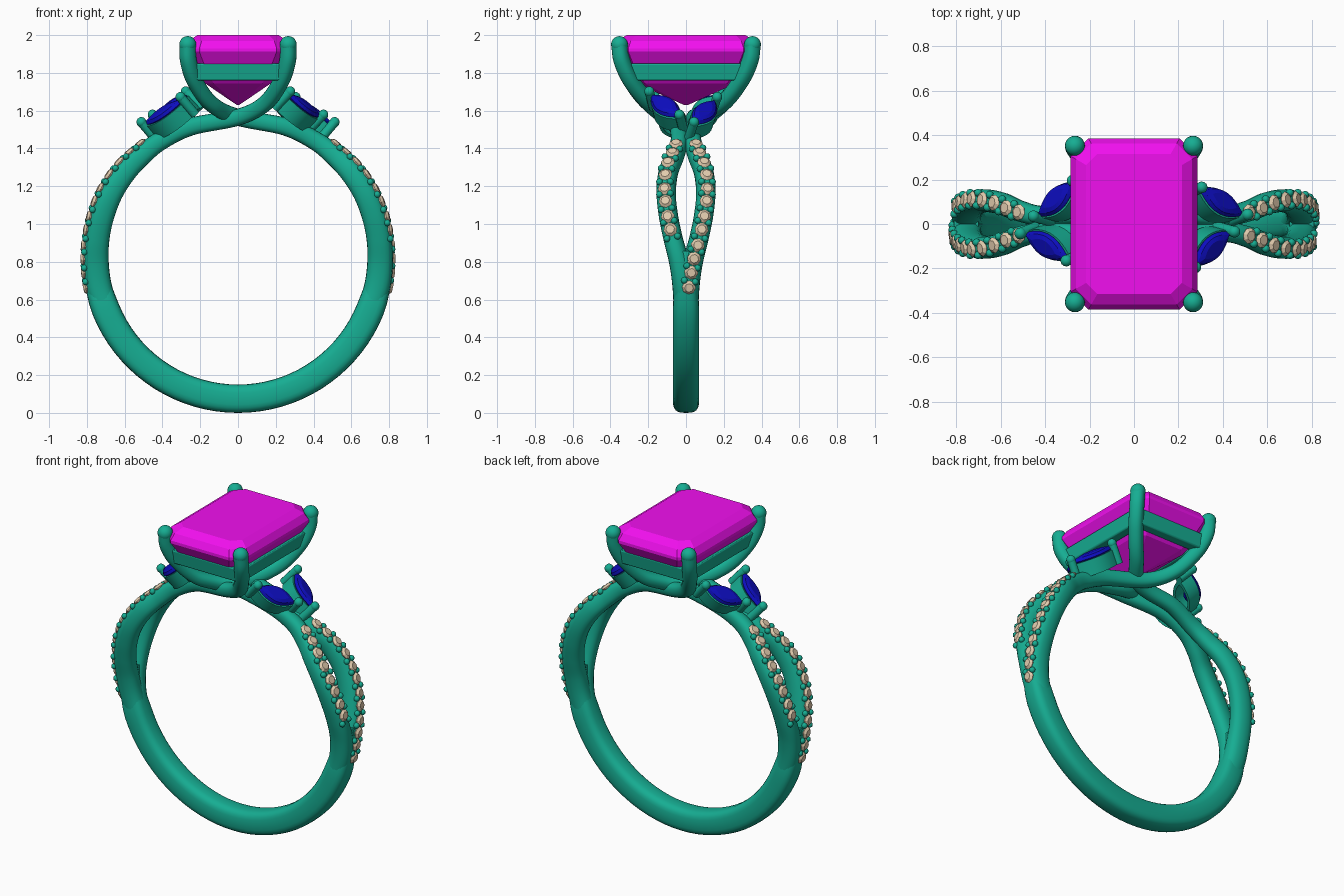
import bpy, bmesh, math
from mathutils import Vector, Matrix

if "Cube" in bpy.data.objects:
    bpy.data.objects.remove(bpy.data.objects["Cube"])

def material(name, rgb):
    m = bpy.data.materials.new(name)
    m.diffuse_color = (*rgb, 1)
    m.use_nodes = True
    m.node_tree.nodes["Principled BSDF"].inputs["Base Color"].default_value = m.diffuse_color
    return m

METAL = material("teal_metal", (0.008, 0.42, 0.29))
PINK = material("magenta_gem", (0.88, 0.005, 0.86))
BLUE = material("blue_gem", (0.004, 0.004, 0.52))
CREAM = material("cream_gem", (0.76, 0.60, 0.42))

def finish(bm, name, mat, smooth=True, twin=True):
    """Turn bmesh into an object; twin adds the copy turned half way round z."""
    bmesh.ops.recalc_face_normals(bm, faces=bm.faces)
    me = bpy.data.meshes.new(name)
    bm.to_mesh(me)
    bm.free()
    me.materials.append(mat)
    if smooth:
        me.shade_smooth()
        me.set_sharp_from_angle(angle=math.radians(40))
    for i in range(2 if twin else 1):
        ob = bpy.data.objects.new(name + ("_right", "_left")[i] if twin else name, me)
        ob.rotation_euler.z = math.pi * i
        bpy.context.collection.objects.link(ob)
    return ob

def loft(bm, rings, wrap=False):
    """Skin a list of equal closed rings, capped or wrapped into a torus."""
    vs = [[bm.verts.new(p) for p in r] for r in rings]
    n = len(vs[0])
    pairs = list(zip(vs, vs[1:])) + ([(vs[-1], vs[0])] if wrap else [])
    for a, b in pairs:
        for i in range(n):
            bm.faces.new((a[i], a[(i + 1) % n], b[(i + 1) % n], b[i]))
    if not wrap:
        bm.faces.new(vs[0])
        bm.faces.new(vs[-1])

def ball(bm, p, r, seg=10):
    bmesh.ops.create_uvsphere(bm, u_segments=seg, v_segments=max(6, seg // 2), radius=r,
                              matrix=Matrix.Translation(p))

def spline(pts, n=10):
    """Catmull-Rom through rows of any length."""
    P = [Vector(p) for p in pts]
    P = [2 * P[0] - P[1]] + P + [2 * P[-1] - P[-2]]
    out = []
    for a, b, c, d in zip(P, P[1:], P[2:], P[3:]):
        for k in range(n):
            t = k / n
            out.append(0.5 * (2 * b + (c - a) * t + (2 * a - 5 * b + 4 * c - d) * t * t
                              + (3 * b - a - 3 * c + d) * t ** 3))
    return out + [P[-2]]

def sweep(bm, rows, power, n=20):
    """Rows are x, y, z, half width, half height. Returns the frames used."""
    pos = [Vector(r[:3]) for r in rows]
    side, rings, frames = Vector((0, 1, 0)), [], []
    for i, p in enumerate(pos):
        t = (pos[min(i + 1, len(pos) - 1)] - pos[max(i - 1, 0)]).normalized()
        side = (side - t * side.dot(t)).normalized()
        up = side.cross(t)
        ring = []
        for k in range(n):
            c, s = math.cos(math.tau * k / n), math.sin(math.tau * k / n)
            c, s = (math.copysign(abs(v) ** power, v) for v in (c, s))
            ring.append(p + side * c * rows[i][3] + up * s * rows[i][4])
        rings.append(ring)
        frames.append((p, side.copy(), up, rows[i][3], rows[i][4]))
    loft(bm, rings)
    return frames

def on_ring(deg, y, r, w, h):
    a = math.radians(deg)
    return (r * math.sin(a), y, 0.83 - r * math.cos(a), w, h)

# Lower band: ends buried inside the split strands
bm = bmesh.new()
rows = []
for d in range(-92, 93, 4):
    f = max(0, (abs(d) - 70) / 22)
    rows.append(on_ring(d, 0, 0.755, 0.07 - 0.03 * f, 0.075 - 0.02 * f))
sweep(bm, rows, 0.65, 24)
finish(bm, "lower_band", METAL, twin=False)

# Split strands: open around the shoulder, cross under the gem, rise as prongs
for s, label, y_mid, z_end in ((1, "rear", 0.105, 0.66), (-1, "front", 0.05, 0.89)):
    arc = [on_ring(62, 0.006 * s, 0.755, 0.058, 0.066), on_ring(76, 0.012 * s, 0.754, 0.058, 0.069),
           on_ring(87, 0.034 * s, 0.753, 0.054, 0.068), on_ring(97, 0.068 * s, 0.752, 0.051, 0.066),
           on_ring(107, 0.094 * s, 0.751, 0.051, 0.065), on_ring(117, 0.105 * s, 0.75, 0.051, 0.063),
           on_ring(127, 0.092 * s, 0.745, 0.05, 0.06), on_ring(136, 0.058 * s, 0.738, 0.047, 0.055),
           on_ring(146, 0.036 * s, 0.735, 0.045, 0.05)]
    rise = [(0.25, 0.045 * s, 1.515, 0.043, 0.047), (0, y_mid * s, 1.565, 0.042, 0.044),
            (-0.14, 0.19 * s, 1.635, 0.042, 0.042), (-0.225, 0.285 * s, 1.75, 0.042, 0.042),
            (-0.262, 0.338 * s, 1.86, 0.042, 0.042), (-0.266, 0.352 * s, 1.95, 0.042, 0.042)]
    bm = bmesh.new()
    frames = sweep(bm, spline(arc + rise), 0.85)
    ball(bm, Vector(rise[-1][:3]), 0.045, 20)
    finish(bm, label + "_strand_and_prong", METAL)

    # Pave stones down the strand with bead pairs between them
    stones, beads = bmesh.new(), bmesh.new()
    run = [f for f in reversed(frames) if f[0].x > 0.3 and z_end < f[0].z < 1.385]
    dist, step, last = 0.0, 0, None
    for p, side, up, w, h in run:
        if up.dot(p - Vector((0, 0, 0.83))) < 0:
            up = -up
        if last is not None:
            dist += (p - last).length
        last = p
        if dist < step * 0.0365:
            continue
        base = p + up * h
        if step % 2 == 0:
            fwd = side.cross(up)
            loft(stones, [[base + up * z + (side * math.cos(math.tau * k / 8)
                           + fwd * math.sin(math.tau * k / 8)) * r for k in range(8)]
                          for z, r in ((-0.03, 0.02), (0.0, 0.037), (0.013, 0.023))])
        else:
            for q in (-1, 1):
                ball(beads, base + side * q * 0.029 - up * 0.004, 0.018)
        step += 1
    finish(stones, label + "_pave_stones", CREAM, smooth=False)
    finish(beads, label + "_pave_beads", METAL)

def cut_rect(x, y, c, z):
    return [(x, y - c, z), (x - c, y, z), (c - x, y, z), (-x, y - c, z),
            (-x, c - y, z), (c - x, -y, z), (x - c, -y, z), (x, c - y, z)]

# Emerald-cut centre gem
bm = bmesh.new()
loft(bm, [cut_rect(*a) for a in ((0.215, 0.315, 0.05, 2.0), (0.262, 0.362, 0.07, 1.97),
     (0.285, 0.385, 0.08, 1.93), (0.285, 0.385, 0.08, 1.912), (0.24, 0.34, 0.065, 1.835),
     (0.175, 0.265, 0.045, 1.745), (0.006, 0.01, 0.002, 1.63))])
finish(bm, "centre_gem", PINK, smooth=False, twin=False)

# Rectangular basket rail under the gem
bm = bmesh.new()
loft(bm, [cut_rect(*a) for a in ((0.255, 0.335, 0.03, 1.76), (0.27, 0.35, 0.03, 1.85),
     (0.21, 0.29, 0.02, 1.85), (0.195, 0.275, 0.02, 1.76))], wrap=True)
rail = finish(bm, "basket_rail", METAL, twin=False)
bev = rail.modifiers.new("soft_edges", "BEVEL")
bev.width, bev.segments = 0.008, 2

# Marquise side gems in open cups with end prongs
for label, hi, lo, lean in (("rear", (0.295, 0.155, 1.65), (0.49, 0.04, 1.525), 0.3),
                            ("front", (0.265, -0.185, 1.68), (0.43, -0.035, 1.565), -0.3)):
    hi, lo = Vector(hi), Vector(lo)
    mid, half = (hi + lo) / 2, (hi - lo).length / 2
    u = (hi - lo).normalized()
    n = Vector((0.55, lean, 0.8))
    n = (n - u * n.dot(u)).normalized()
    v = n.cross(u)

    def leaf(k, z):
        ts = [-1 + i / 6 for i in range(12)]
        pts = [(t, 1 - t * t) for t in ts] + [(-t, t * t - 1) for t in ts]
        return [mid + u * a * half * k + v * b * 0.058 * k + n * z for a, b in pts]

    bm = bmesh.new()
    loft(bm, [leaf(0.55, 0.026), leaf(0.85, 0.017), leaf(1, 0), leaf(0.15, -0.07)])
    finish(bm, label + "_marquise_gem", BLUE, smooth=False)

    bm = bmesh.new()
    loft(bm, [leaf(1.06, -0.1), leaf(1.06, -0.008), leaf(0.78, -0.008), leaf(0.78, -0.1)], wrap=True)
    finish(bm, label + "_marquise_cup", METAL)

    bm = bmesh.new()
    for q in (-1, 1):
        a = mid + u * q * (half + 0.008)
        loft(bm, [[a + n * z + (u * math.cos(math.tau * k / 12) + v * math.sin(math.tau * k / 12)) * 0.025
                   for k in range(12)] for z in (-0.1, 0.025)])
        ball(bm, a + n * 0.025, 0.027, 14)
    finish(bm, label + "_marquise_prongs", METAL)
